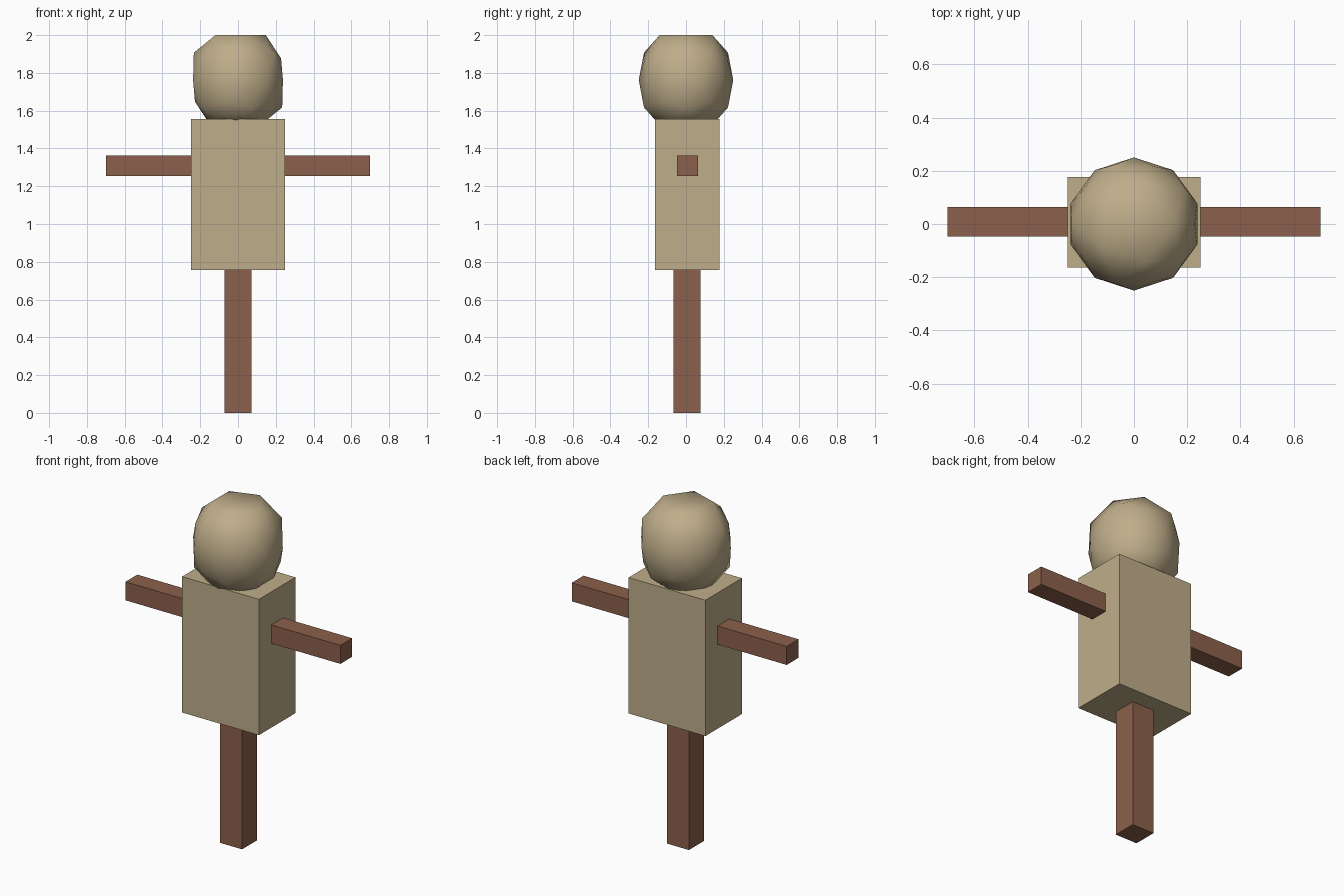
import bpy, bmesh
from mathutils import Vector

if "Cube" in bpy.data.objects:
    bpy.data.objects.remove(bpy.data.objects["Cube"])


def make_material(name, rgb):
    mat = bpy.data.materials.new(name)
    mat.diffuse_color = (*rgb, 1.0)
    mat.use_nodes = True
    mat.node_tree.nodes["Principled BSDF"].inputs["Base Color"].default_value = mat.diffuse_color
    return mat


straw = make_material("straw cloth", (0.52, 0.42, 0.255))
wood = make_material("brown wood", (0.26, 0.118, 0.07))


def add_object(name, bm, mat):
    mesh = bpy.data.meshes.new(name)
    bm.to_mesh(mesh)
    bm.free()
    mesh.materials.append(mat)
    obj = bpy.data.objects.new(name, mesh)
    bpy.context.collection.objects.link(obj)
    return obj


def box(name, lo, hi, mat):
    lo, hi = Vector(lo), Vector(hi)
    bm = bmesh.new()
    bmesh.ops.create_cube(bm, size=1.0)
    for v in bm.verts:
        v.co = (lo + hi) / 2 + v.co * (hi - lo)
    add_object(name, bm, mat)


# Upright post, sack body and cross arms
box("post", (-0.072, -0.065, 0.0), (0.072, 0.076, 0.78), wood)
box("body", (-0.25, -0.163, 0.757), (0.25, 0.177, 1.557), straw)
for name, side in (("left_arm", -1), ("right_arm", 1)):
    x = sorted((0.24 * side, 0.70 * side))
    box(name, (x[0], -0.047, 1.253), (x[1], 0.063, 1.362), wood)

# Lumpy stuffed head: a coarse ball whose rings are pushed in or out
RINGS = ((0.9, 0.92), (0.7, 1.12), (0.5, 1.10), (0.3, 1.02), (-1, 1.0))
bm = bmesh.new()
bmesh.ops.create_icosphere(bm, subdivisions=2, radius=1.0)
for v in bm.verts:
    d = v.co.normalized()
    scale = next(s for limit, s in RINGS if abs(d.z) > limit)
    v.co = d * 0.25 * scale + Vector((0, 0, 1.762))
for f in bm.faces:
    f.smooth = True
add_object("head", bm, straw)
